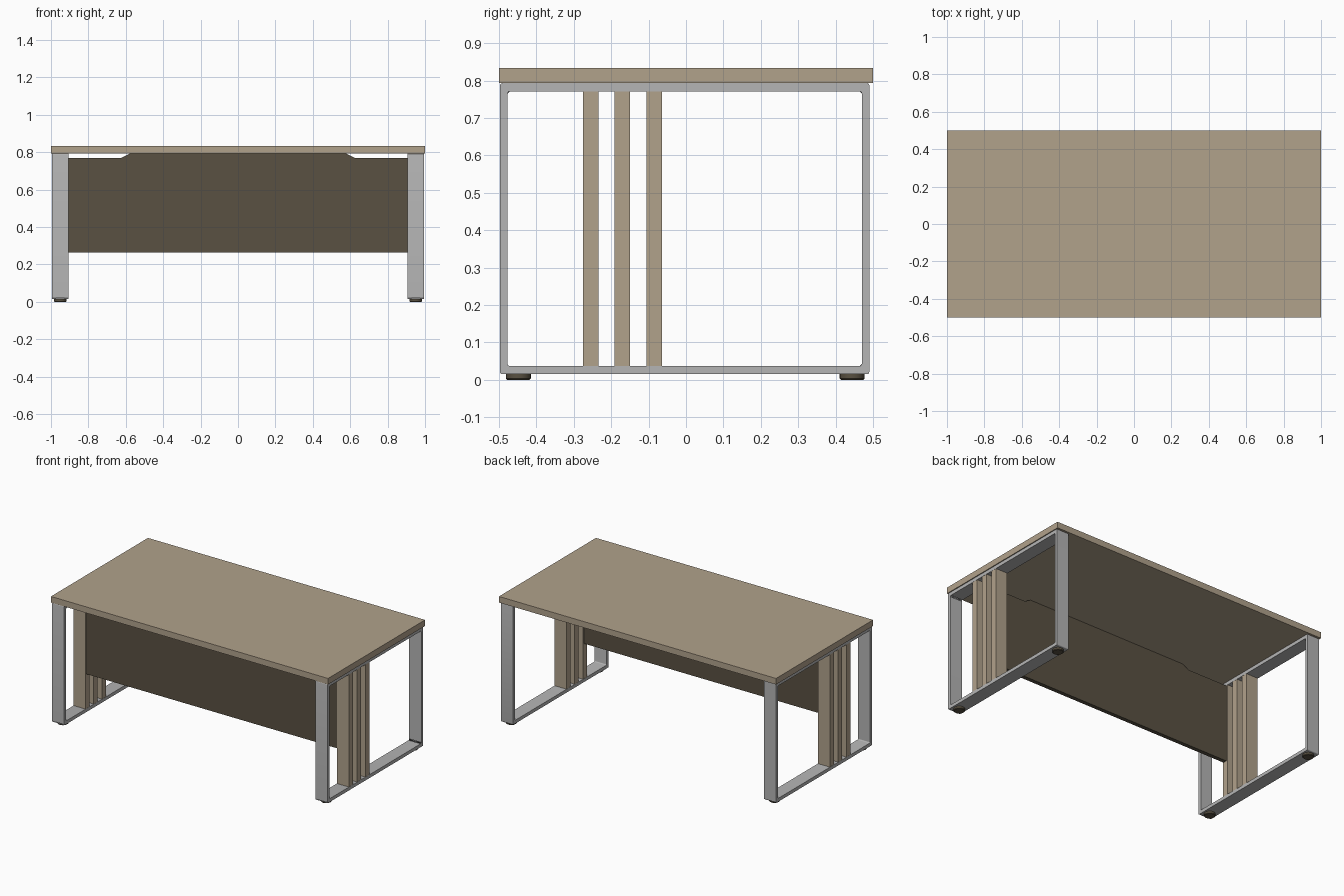
import bpy
import bmesh
from mathutils import Vector

cube = bpy.data.objects.get("Cube")
if cube:
    bpy.data.objects.remove(cube, do_unlink=True)


def material(name, rgb):
    mat = bpy.data.materials.new(name)
    mat.use_nodes = True
    mat.diffuse_color = (*rgb, 1)
    mat.node_tree.nodes["Principled BSDF"].inputs["Base Color"].default_value = (*rgb, 1)
    return mat


WOOD = material("light wood", (0.44, 0.36, 0.26))
DARK = material("dark brown", (0.1, 0.082, 0.054))
METAL = material("grey metal", (0.46, 0.46, 0.46))


def finish(bm, name, mat, smooth=False):
    bmesh.ops.recalc_face_normals(bm, faces=bm.faces)
    mesh = bpy.data.meshes.new(name)
    bm.to_mesh(mesh)
    bm.free()
    mesh.materials.append(mat)
    obj = bpy.data.objects.new(name, mesh)
    bpy.context.collection.objects.link(obj)
    if smooth:
        bpy.ops.object.select_all(action='DESELECT')
        obj.select_set(True)
        bpy.context.view_layer.objects.active = obj
        bpy.ops.object.shade_smooth_by_angle()
    return obj


def box(name, mat, low, high):
    low, high = Vector(low), Vector(high)
    bm = bmesh.new()
    bmesh.ops.create_cube(bm, size=1)
    bmesh.ops.scale(bm, vec=high - low, verts=bm.verts)
    bmesh.ops.translate(bm, vec=(low + high) / 2, verts=bm.verts)
    return finish(bm, name, mat)


def rectangle(x, y0, y1, z0, z1):
    return [(x, y0, z0), (x, y1, z0), (x, y1, z1), (x, y0, z1)]


def leg_frame(name, x0, x1):
    """Closed rectangular loop of flat bar with softened corners."""
    bm = bmesh.new()
    loops = []
    for x in (x0, x1):
        for rect in (rectangle(x, -0.497, 0.49, 0.015, 0.793),
                     rectangle(x, -0.477, 0.47, 0.037, 0.771)):
            loops.append([bm.verts.new(p) for p in rect])
    out0, in0, out1, in1 = loops
    for a, b in ((out0, in0), (out1, in1), (out0, out1), (in0, in1)):
        for i in range(4):
            j = (i + 1) % 4
            bm.faces.new((a[i], a[j], b[j], b[i]))
    corners = [e for e in bm.edges
               if abs(e.verts[0].co.x - e.verts[1].co.x) > 0.01]
    bmesh.ops.bevel(bm, geom=corners, offset=0.006, segments=4,
                    profile=0.5, affect='EDGES')
    return finish(bm, name, METAL, smooth=True)


def foot(name, x, y):
    bm = bmesh.new()
    bmesh.ops.create_cone(bm, cap_ends=True, segments=32,
                          radius1=0.033, radius2=0.033, depth=0.016)
    rim = [e for e in bm.edges if all(v.co.z < 0 for v in e.verts)]
    bmesh.ops.bevel(bm, geom=rim, offset=0.003, segments=1, affect='EDGES')
    bmesh.ops.translate(bm, vec=(x, y, 0.008), verts=bm.verts)
    return finish(bm, name, DARK, smooth=True)


# Desk top
box("desk_top", WOOD, (-1, -0.5, 0.793), (1, 0.5, 0.833))

# Modesty panel with a raised middle section
half = [(0.907, 0.265), (0.907, 0.77), (0.623, 0.77), (0.578, 0.793)]
outline = half + [(-x, z) for x, z in reversed(half)]
bm = bmesh.new()
front, back = [[bm.verts.new((x, y, z)) for x, z in outline]
               for y in (-0.272, -0.246)]
bm.faces.new(front)
bm.faces.new(back)
for i in range(len(outline)):
    j = (i + 1) % len(outline)
    bm.faces.new((front[i], front[j], back[j], back[i]))
finish(bm, "modesty_panel", DARK)

# Both ends: leg loop, upright slats and feet
for side, sign in (("left", 1), ("right", -1)):
    x0, x1 = sorted((sign * 0.907, sign * 0.994))
    leg_frame(f"{side}_leg_frame", x0, x1)
    for i in range(3):
        y = -0.255 + i * 0.085
        box(f"{side}_slat_{i + 1}", WOOD,
            (x0 + 0.001, y - 0.0205, 0.037), (x1 - 0.001, y + 0.0205, 0.771))
    for end, y in (("front", -0.448), ("back", 0.444)):
        foot(f"{side}_{end}_foot", sign * 0.95, y)
